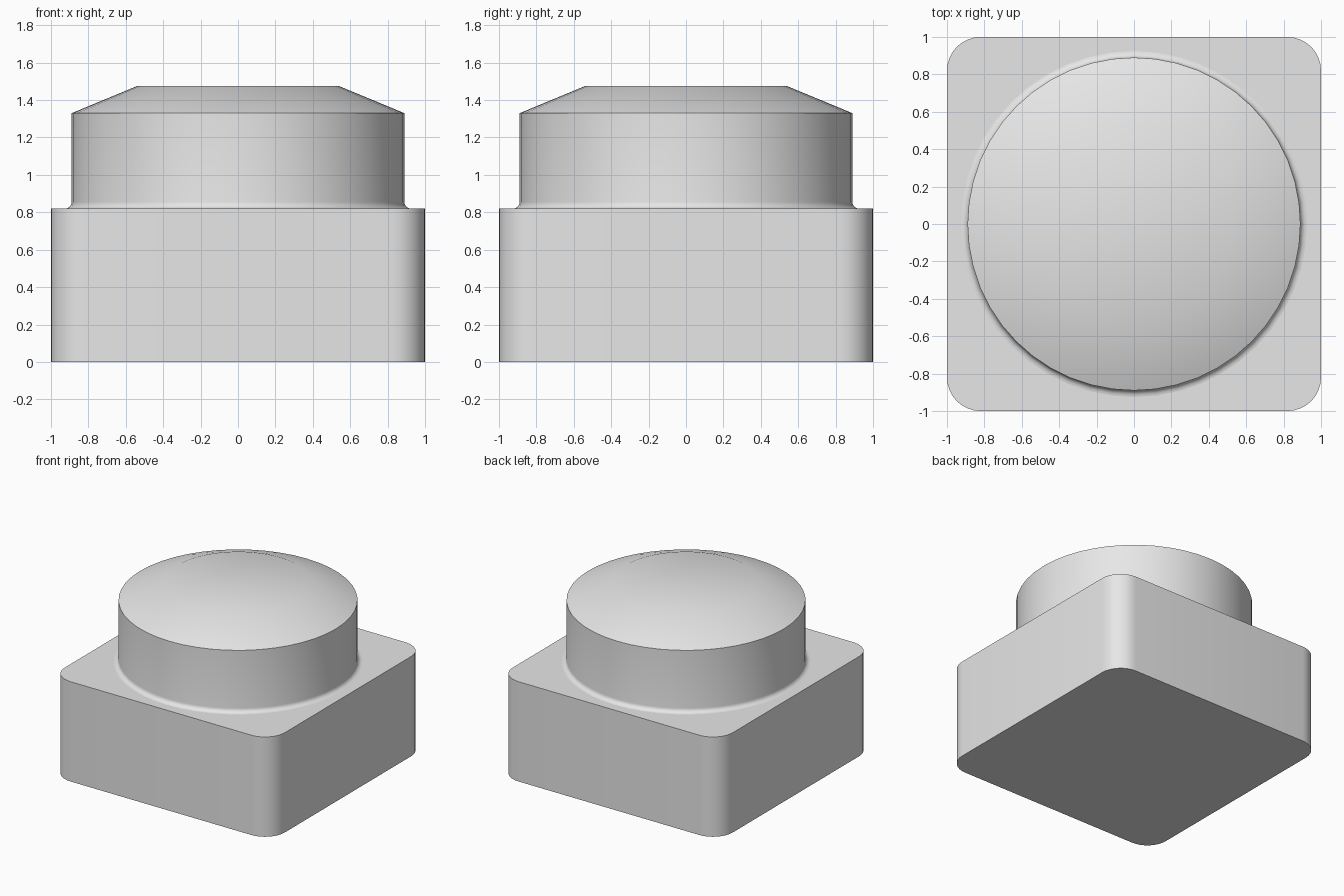
import bpy, bmesh
from math import sin, cos, pi, radians

old = bpy.data.objects.get("Cube")
if old:
    bpy.data.objects.remove(old, do_unlink=True)

HALF, CORNER, BASE_TOP = 1.0, 0.18, 0.82
RADIUS, FILLET, SEGMENTS = 0.89, 0.035, 48
SHOULDER, TOP, TOP_RADIUS = 1.33, 1.475, 0.54

grey = bpy.data.materials.new("plain grey")
grey.use_nodes = True
grey.diffuse_color = (0.8, 0.8, 0.8, 1)
grey.node_tree.nodes["Principled BSDF"].inputs["Base Color"].default_value = (0.8, 0.8, 0.8, 1)


def circle(bm, r, z):
    return [bm.verts.new((r * cos(2 * pi * i / SEGMENTS), r * sin(2 * pi * i / SEGMENTS), z))
            for i in range(SEGMENTS)]


def rounded_square(bm, z, steps=8):
    verts = []
    for quarter in range(4):
        mid = (quarter + 0.5) * pi / 2
        cx = (HALF - CORNER) * (1 if cos(mid) > 0 else -1)
        cy = (HALF - CORNER) * (1 if sin(mid) > 0 else -1)
        for i in range(steps + 1):
            a = (quarter + i / steps) * pi / 2
            verts.append(bm.verts.new((cx + CORNER * cos(a), cy + CORNER * sin(a), z)))
    return verts


def skin(bm, low, high):
    n = len(low)
    for i in range(n):
        j = (i + 1) % n
        bm.faces.new((low[i], low[j], high[j], high[i]))


def loop_edges(bm, loop):
    edges = []
    for a, b in zip(loop, loop[1:] + loop[:1]):
        edges.append(bm.edges.get((a, b)) or bm.edges.new((a, b)))
    return edges


def finish(bm, name):
    mesh = bpy.data.meshes.new(name)
    bm.to_mesh(mesh)
    bm.free()
    obj = bpy.data.objects.new(name, mesh)
    bpy.context.collection.objects.link(obj)
    mesh.materials.append(grey)
    bpy.ops.object.select_all(action='DESELECT')
    obj.select_set(True)
    bpy.context.view_layer.objects.active = obj
    bpy.ops.object.shade_smooth_by_angle(angle=radians(30))


# Square base with rounded corners, open where the button joins it
bm = bmesh.new()
bottom, top = rounded_square(bm, 0), rounded_square(bm, BASE_TOP)
skin(bm, bottom, top)
bm.faces.new(bottom[::-1])
rim = circle(bm, RADIUS + FILLET, BASE_TOP)
fill = bmesh.ops.triangle_fill(bm, use_beauty=True, normal=(0, 0, 1),
                               edges=loop_edges(bm, top) + loop_edges(bm, rim))
for face in [g for g in fill["geom"] if isinstance(g, bmesh.types.BMFace)]:
    face.normal_update()
    if face.normal.z < 0:
        face.normal_flip()
finish(bm, "base")

# Round button: filleted foot, straight wall, sloped shoulder, flat top
profile = []
for i in range(6):
    a = pi / 2 * i / 5
    profile.append((RADIUS + FILLET * (1 - sin(a)), BASE_TOP + FILLET * (1 - cos(a))))
profile += [(RADIUS, SHOULDER), (TOP_RADIUS, TOP)]
bm = bmesh.new()
rings = [circle(bm, r, z) for r, z in profile]
for low, high in zip(rings, rings[1:]):
    skin(bm, low, high)
bm.faces.new(rings[-1])
finish(bm, "button")
